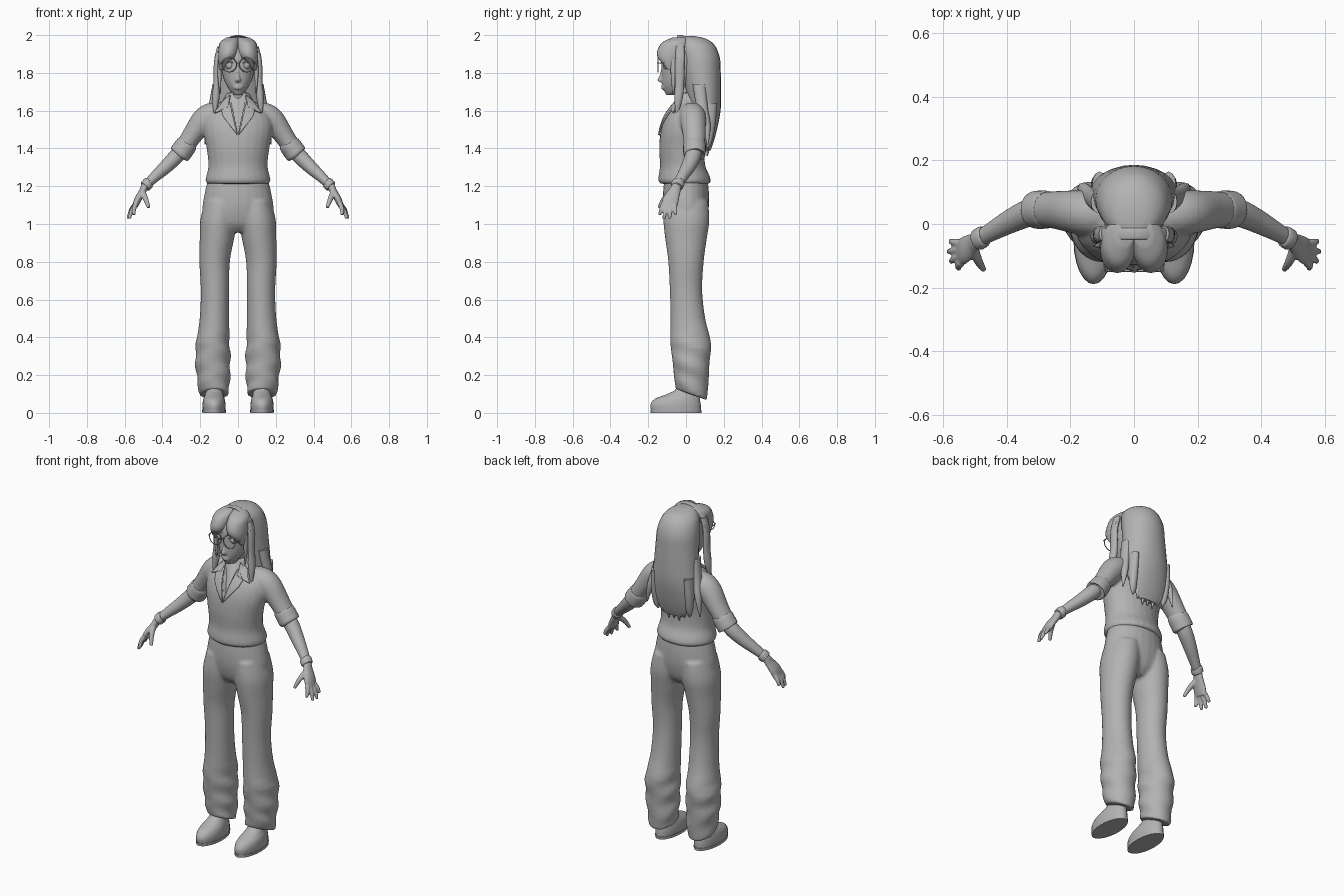
import bpy, bmesh, math
from mathutils import Vector, Matrix
from mathutils.bvhtree import BVHTree

cube = bpy.data.objects.get("Cube")
if cube:
    bpy.data.objects.remove(cube, do_unlink=True)

grey = bpy.data.materials.new("plain_grey")
grey.use_nodes = True
shade = (0.45, 0.45, 0.45, 1)
grey.diffuse_color = shade
for node in grey.node_tree.nodes:
    if node.type == 'BSDF_PRINCIPLED':
        node.inputs["Base Color"].default_value = shade


def spline(rings, steps):
    """Smooth interpolation through control rings (x, y, z, radius, radius)."""
    k = [Vector(r) for r in rings]
    k = [k[0]] + k + [k[-1]]
    out = []
    for a, b, c, d in zip(k, k[1:], k[2:], k[3:]):
        for i in range(steps):
            t = i / steps
            out.append((b * 2 + (c - a) * t + (a * 2 - b * 5 + c * 4 - d) * t ** 2
                        + (b * 3 - a - c * 3 + d) * t ** 3) * 0.5)
    return out + [k[-1]]


def loft(bm, rings, mirror=False, flat=True, sides=24, steps=4):
    """Closed tube through rings, kept level if flat, else square to the path."""
    path = spline(rings, steps)
    centres = [Vector(p[:3]) for p in path]
    for sign in ((1, -1) if mirror else (1,)):
        loops = []
        for i, p in enumerate(path):
            t = Vector((0, 0, 1))
            if not flat:
                t = (centres[min(i + 1, len(path) - 1)] - centres[max(i - 1, 0)]).normalized()
            ref = Vector((0, 1, 0)) if abs(t.y) < 0.9 else Vector((0, 0, 1))
            v = (ref - t * t.dot(ref)).normalized()
            u = v.cross(t)
            loop = []
            for s in range(sides):
                a = math.tau * s / sides
                co = centres[i] + u * math.cos(a) * max(p[3], .001) + v * math.sin(a) * max(p[4], .001)
                loop.append(bm.verts.new((co.x * sign, co.y, co.z)))
            loops.append(loop)
        for low, high in zip(loops, loops[1:]):
            for s in range(sides):
                n = (s + 1) % sides
                bm.faces.new((low[s], low[n], high[n], high[s]))
        bm.faces.new(loops[0])
        bm.faces.new(loops[-1])


def tube(bm, points, radius, mirror=False):
    loft(bm, [(*p, radius, radius) for p in points], mirror, flat=False, sides=10)


def make(bm, name, voxel=0, relax=2):
    """Turn the bmesh into an object; voxel fuses its overlapping pieces."""
    bmesh.ops.recalc_face_normals(bm, faces=bm.faces)
    mesh = bpy.data.meshes.new(name)
    bm.to_mesh(mesh)
    bm.free()
    mesh.materials.append(grey)
    obj = bpy.data.objects.new(name, mesh)
    bpy.context.collection.objects.link(obj)
    bpy.ops.object.select_all(action='DESELECT')
    obj.select_set(True)
    bpy.context.view_layer.objects.active = obj
    bpy.ops.object.shade_smooth_by_angle(angle=math.radians(50))
    if voxel:
        fuse = obj.modifiers.new("fuse", 'REMESH')
        fuse.mode = 'VOXEL'
        fuse.voxel_size = voxel
        fuse.use_smooth_shade = True
        soft = obj.modifiers.new("soften", 'SMOOTH')
        soft.iterations = relax
    return obj


# Trousers: hips and two wide legs with soft folds and a slanted hem
bm = bmesh.new()
loft(bm, [(.125, .028, .10, .078, .083), (.13, .028, .18, .087, .092),
          (.133, .027, .27, .093, .098), (.133, .025, .37, .089, .108),
          (.125, .01, .5, .078, .092), (.122, 0, .65, .075, .086),
          (.124, 0, .8, .081, .094), (.112, 0, .92, .091, .11),
          (.102, .002, 1.02, .098, .122), (.09, .002, 1.12, .085, .115)], mirror=True)
loft(bm, [(0, 0, .955, .1, .06), (0, 0, 1, .17, .1), (0, 0, 1.08, .189, .12),
          (0, 0, 1.16, .177, .122), (0, 0, 1.235, .16, .115)])
for v in bm.verts:
    if v.co.z < .45:
        fold = min(1, (.45 - v.co.z) / .1)
        v.co.x += math.copysign(.005, v.co.x) * fold * math.sin(55 * v.co.z + 18 * v.co.y)
    if v.co.z < .25:
        v.co.z -= .36 * (v.co.y - .02) * min(1, (.25 - v.co.z) / .15)
make(bm, "trousers", voxel=.009, relax=4)

# Shoes with separate soles
bm = bmesh.new()
loft(bm, [(.127, -.053, .012, .06, .132), (.127, -.055, .045, .061, .133),
          (.127, -.045, .075, .056, .118), (.126, -.015, .1, .047, .085),
          (.125, .01, .13, .044, .06), (.125, .016, .2, .042, .052)], mirror=True)
make(bm, "shoes")
bm = bmesh.new()
loft(bm, [(.127, -.053, 0, .062, .134), (.127, -.053, .016, .063, .136)], mirror=True)
make(bm, "soles")

# Shirt body and short sleeves
bm = bmesh.new()
loft(bm, [(0, -.006, 1.213, .163, .13), (0, -.007, 1.228, .172, .139),
          (0, -.01, 1.255, .168, .135), (0, -.018, 1.31, .157, .12),
          (0, -.022, 1.4, .166, .12), (0, -.014, 1.49, .183, .121),
          (0, -.002, 1.56, .176, .112), (0, .01, 1.615, .135, .092),
          (0, .012, 1.65, .085, .07), (0, .008, 1.695, .058, .058)])
loft(bm, [(.09, .03, 1.58, .06, .065), (.14, .034, 1.575, .067, .07),
          (.185, .038, 1.545, .066, .068), (.245, .044, 1.465, .053, .06),
          (.295, .045, 1.39, .05, .054)], mirror=True, flat=False)
shirt = make(bm, "shirt", voxel=.009, relax=4)

# Rolled sleeve cuffs
bm = bmesh.new()
loft(bm, [(.268, .045, 1.428, .048, .052), (.272, .045, 1.421, .056, .059),
          (.298, .045, 1.385, .058, .06), (.309, .043, 1.369, .057, .058),
          (.312, .043, 1.365, .045, .047)], mirror=True, flat=False)
make(bm, "sleeve_cuffs")

# Collar and lapels laid over the shirt front
bpy.context.view_layer.update()
surface = BVHTree.FromObject(shirt, bpy.context.evaluated_depsgraph_get())


def patch(bm, corners, n=10):
    """Four-cornered cloth piece (x, z corners) draped on the shirt, both sides."""
    a, b, c, d = [Vector(p) for p in corners]
    for sign in (1, -1):
        grid = []
        for i in range(n + 1):
            row = []
            for j in range(n + 1):
                x, z = a.lerp(b, i / n).lerp(d.lerp(c, i / n), j / n)
                hit = surface.ray_cast(Vector((x, -1, z)), Vector((0, 1, 0)))[0]
                if hit is None:
                    hit = surface.find_nearest(Vector((x, -.04, z)))[0]
                row.append(bm.verts.new((hit.x * sign, hit.y - .006, hit.z + .002)))
            grid.append(row)
        for i in range(n):
            for j in range(n):
                bm.faces.new((grid[i][j], grid[i + 1][j], grid[i + 1][j + 1], grid[i][j + 1]))


for name, corners in (("collar", ((.042, 1.68), (.078, 1.648), (.125, 1.585), (.052, 1.615))),
                      ("lapels", ((.045, 1.645), (.088, 1.6), (.078, 1.565), (.003, 1.468)))):
    bm = bmesh.new()
    patch(bm, corners)
    thick = make(bm, name).modifiers.new("thickness", 'SOLIDIFY')
    thick.thickness = .009
    thick.offset = 0

# Open neckline cut into the shirt
bm = bmesh.new()
ends = [[bm.verts.new((x, y, z)) for x, y, z in tri] for tri in (
    ((-.05, -.4, 1.71), (.05, -.4, 1.71), (0, -.4, 1.475)),
    ((-.05, -.03, 1.71), (.05, -.03, 1.71), (0, -.117, 1.475)))]
for tri in ends:
    bm.faces.new(tri)
for i in range(3):
    j = (i + 1) % 3
    bm.faces.new((ends[0][i], ends[0][j], ends[1][j], ends[1][i]))
cutter = make(bm, "neckline_cutter")
cutter.hide_render = True
cutter.display_type = 'WIRE'
cutter.hide_set(True)
cut = shirt.modifiers.new("neckline", 'BOOLEAN')
cut.operation = 'DIFFERENCE'
cut.solver = 'EXACT'
cut.object = cutter

# Forearms and hands, fused with their fingers
bm = bmesh.new()
loft(bm, [(.28, .045, 1.41, .04, .042), (.33, .035, 1.355, .041, .043),
          (.385, .01, 1.3, .036, .038), (.44, -.02, 1.25, .029, .031),
          (.488, -.048, 1.203, .022, .026), (.507, -.062, 1.17, .019, .033),
          (.53, -.08, 1.13, .019, .043), (.546, -.09, 1.093, .015, .042)],
     mirror=True, flat=False)
for base_y, tip in ((-.121, (.55, -.14, 1.048)), (-.101, (.575, -.118, 1.028)),
                    (-.081, (.583, -.087, 1.028)), (-.061, (.577, -.054, 1.05))):
    root = Vector((.542, base_y, 1.105))
    end = Vector(tip)
    middle = root.lerp(end, .5) + Vector((.005, 0, 0))
    loft(bm, [(*root, .013, .013), (*middle, .012, .012), (*end, .008, .008)],
         mirror=True, flat=False, sides=12)
loft(bm, [(.505, -.075, 1.17, .016, .018), (.488, -.118, 1.13, .014, .014),
          (.472, -.143, 1.085, .009, .009)], mirror=True, flat=False, sides=12)
make(bm, "arms_and_hands", voxel=.005)

# Wrist bands
bm = bmesh.new()
loft(bm, [(.47, -.038, 1.221, .027, .03), (.475, -.04, 1.217, .031, .034),
          (.489, -.049, 1.201, .031, .034), (.493, -.051, 1.197, .026, .029)],
     mirror=True, flat=False)
make(bm, "wrist_bands")

# Head with neck, nose and lips
bm = bmesh.new()
loft(bm, [(0, -.085, 1.683, .018, .02), (0, -.068, 1.7, .038, .046),
          (0, -.053, 1.73, .058, .073), (0, -.035, 1.77, .077, .094),
          (0, -.02, 1.83, .09, .109), (0, -.012, 1.88, .093, .115),
          (0, -.01, 1.93, .08, .1), (0, -.01, 1.965, .045, .06)])
loft(bm, [(0, .004, 1.56, .052, .05), (0, 0, 1.64, .042, .045), (0, -.01, 1.74, .04, .045)])
loft(bm, [(0, -.12, 1.75, .01, .014), (0, -.13, 1.76, .015, .021),
          (0, -.123, 1.79, .009, .016), (0, -.118, 1.83, .008, .012)], sides=12)
for lift in (0, .011):
    tube(bm, [(-.022, -.117, 1.722 + lift / 2), (0, -.126, 1.718 + lift), (.022, -.117, 1.722 + lift / 2)], .006)
make(bm, "head", voxel=.005)

# Eyes and brows
bm = bmesh.new()
for sign in (1, -1):
    bmesh.ops.create_uvsphere(bm, u_segments=20, v_segments=12, radius=.024,
                              matrix=Matrix.Translation((sign * .042, -.099, 1.84)))
make(bm, "eyes")
bm = bmesh.new()
tube(bm, [(.018, -.128, 1.877), (.045, -.122, 1.884), (.07, -.104, 1.876)], .004, mirror=True)
tube(bm, [(.02, -.12, 1.848), (.042, -.123, 1.859), (.066, -.107, 1.85)], .004, mirror=True)
make(bm, "brows_and_lids")

# Round glasses: rims, bridge and temples
bm = bmesh.new()
rim = [(.046 + .038 * math.cos(a), -.148, 1.843 + .038 * math.sin(a))
       for a in (math.tau * i / 24 for i in range(25))]
loft(bm, [(*p, .0025, .0025) for p in rim], mirror=True, flat=False, sides=8, steps=1)
tube(bm, [(-.01, -.148, 1.85), (0, -.15, 1.854), (.01, -.148, 1.85)], .0025)
tube(bm, [(.084, -.148, 1.85), (.092, -.138, 1.852), (.1, -.02, 1.85)], .0025, mirror=True)
make(bm, "glasses")

# Long back hair
bm = bmesh.new()
loft(bm, [(0, .015, 1.994, .03, .035), (0, .03, 1.98, .068, .078), (0, .05, 1.945, .1, .103),
          (0, .071, 1.88, .118, .108), (0, .08, 1.8, .124, .104), (0, .092, 1.7, .13, .094),
          (0, .104, 1.6, .136, .079), (0, .112, 1.5, .128, .052),
          (0, .117, 1.43, .098, .028), (0, .117, 1.39, .06, .013)])
make(bm, "back_hair")

# Hanging strand tips along the lower edge of the hair
bm = bmesh.new()
for i in range(7):
    x = (i - 3) * .036
    drop = 1.355 + .9 * x * x * 4 + .012 * (i % 2)
    loft(bm, [(x, .12, 1.64, .024, .045), (x * 1.03, .125, 1.52, .024, .03),
              (x, .122, 1.43, .018, .014), (x * .95, .112, drop, .003, .003)], sides=12)
loft(bm, [(.115, .07, 1.74, .02, .035), (.135, .085, 1.62, .022, .03),
          (.158, .108, 1.52, .018, .022), (.175, .115, 1.42, .003, .004)], mirror=True, sides=12)
make(bm, "hair_strands")

# Fringe swept to both sides, and long locks framing the face
bm = bmesh.new()
loft(bm, [(.03, -.03, 1.988, .03, .04), (.045, -.055, 1.962, .05, .07),
          (.05, -.07, 1.92, .054, .081), (.057, -.08, 1.885, .049, .071),
          (.073, -.085, 1.855, .03, .045), (.088, -.075, 1.815, .01, .02)], mirror=True)
make(bm, "fringe")
bm = bmesh.new()
loft(bm, [(.095, -.03, 1.94, .015, .024), (.112, -.033, 1.86, .015, .025),
          (.113, -.034, 1.75, .017, .025), (.118, -.04, 1.66, .019, .022),
          (.124, -.05, 1.575, .003, .004)], mirror=True, sides=14)
loft(bm, [(.092, -.065, 1.89, .01, .018), (.098, -.066, 1.8, .011, .015),
          (.094, -.068, 1.69, .003, .004)], mirror=True, sides=12)
make(bm, "side_locks")

# Hair band arching over the head
bm = bmesh.new()
arc = [math.pi * i / 16 for i in range(17)]
loft(bm, [(.122 * math.cos(a), -.03, 1.857 + .139 * math.sin(a), .004, .018) for a in arc],
     flat=False, steps=2)
make(bm, "hair_band")
